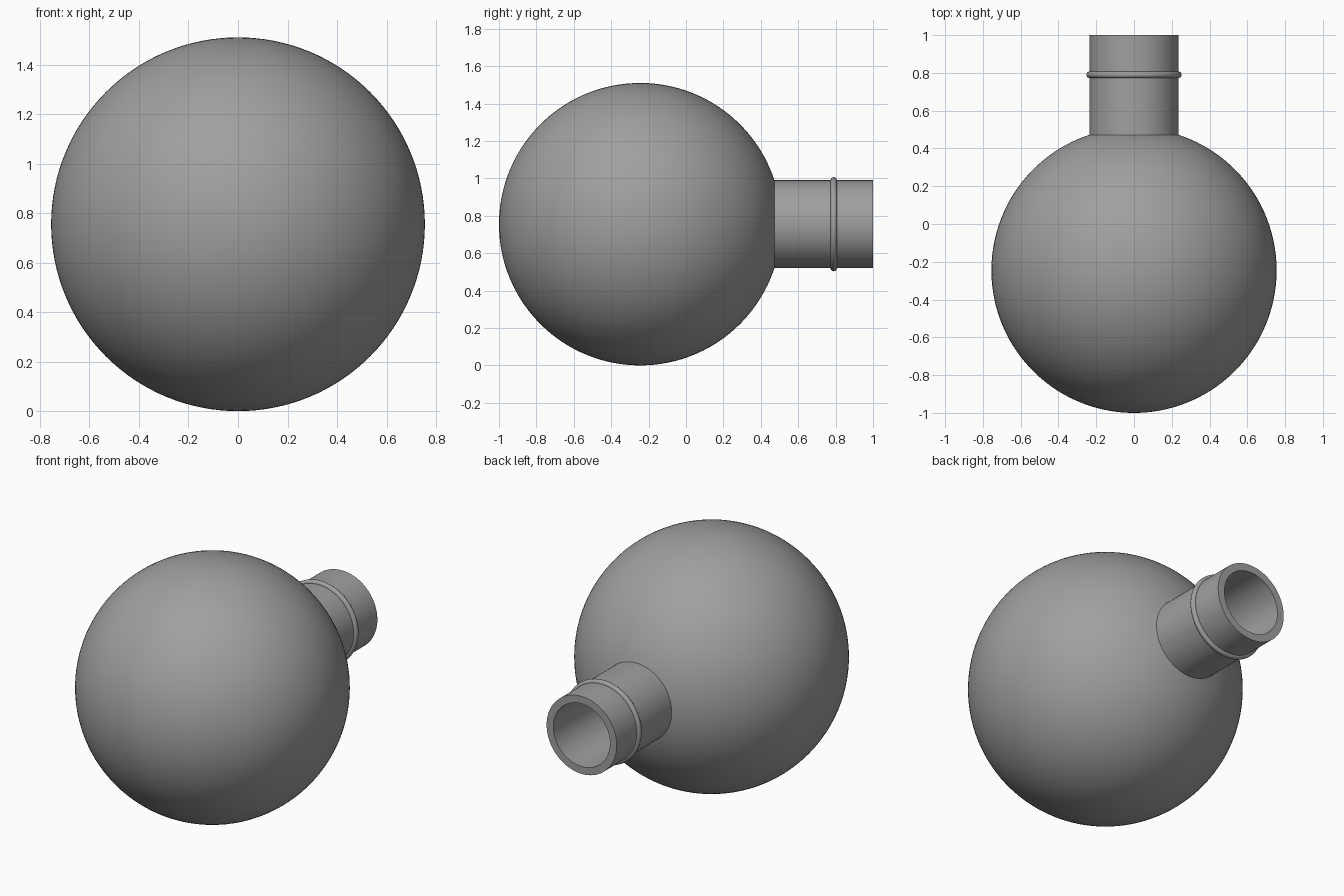
import bpy
import bmesh
from math import asin, cos, sin, pi, radians
from mathutils import Matrix, Vector

if "Cube" in bpy.data.objects:
    bpy.data.objects.remove(bpy.data.objects["Cube"], do_unlink=True)

RADIUS = 0.755        # outside of the bulb
NECK = 0.235          # outside of the neck
WALL = 0.045
CENTRE = Vector((0, RADIUS - 1, RADIUS))
MOUTH = 1 - CENTRE.y  # distance from bulb centre to neck rim

grey = bpy.data.materials.new("plain grey")
grey.use_nodes = True
colour = (0.35, 0.35, 0.35, 1)
grey.diffuse_color = colour
grey.node_tree.nodes["Principled BSDF"].inputs["Base Color"].default_value = colour


def bulb_arc(radius, neck, steps=64):
    """Points from the closed front pole to the neck, as (distance, height)."""
    end = pi - asin(neck / radius)
    return [(radius * sin(end * i / steps), -radius * cos(end * i / steps))
            for i in range(steps + 1)]


def lathe(name, profile, closed=False, segments=128):
    """Turn a profile about the y axis through the bulb centre."""
    bm = bmesh.new()
    verts = [bm.verts.new((r, y, 0)) for r, y in profile]
    for a, b in zip(verts, verts[1:]):
        bm.edges.new((a, b))
    if closed:
        bm.edges.new((verts[-1], verts[0]))
    bmesh.ops.spin(bm, geom=bm.verts[:] + bm.edges[:], cent=(0, 0, 0),
                   axis=(0, 1, 0), angle=2 * pi, steps=segments)
    bmesh.ops.remove_doubles(bm, verts=bm.verts[:], dist=0.0001)
    bmesh.ops.recalc_face_normals(bm, faces=bm.faces[:])
    bmesh.ops.transform(bm, matrix=Matrix.Translation(CENTRE), verts=bm.verts[:])
    mesh = bpy.data.meshes.new(name)
    bm.to_mesh(mesh)
    bm.free()
    mesh.materials.append(grey)
    obj = bpy.data.objects.new(name, mesh)
    bpy.context.collection.objects.link(obj)
    bpy.ops.object.select_all(action="DESELECT")
    obj.select_set(True)
    bpy.context.view_layer.objects.active = obj
    bpy.ops.object.shade_smooth_by_angle(angle=radians(30))
    return obj


# Hollow round flask with an open neck: outside, rim, then back along the inside
outside = bulb_arc(RADIUS, NECK) + [(NECK, MOUTH)]
inside = bulb_arc(RADIUS - WALL, NECK - WALL) + [(NECK - WALL, MOUTH)]
lathe("flask_body", outside + inside[::-1])

# Rounded bead around the neck
BEAD = 0.017
bead_y = 0.79 - CENTRE.y
lathe("neck_bead", [(NECK + BEAD * cos(2 * pi * i / 16), bead_y + BEAD * sin(2 * pi * i / 16))
                    for i in range(16)], closed=True)
